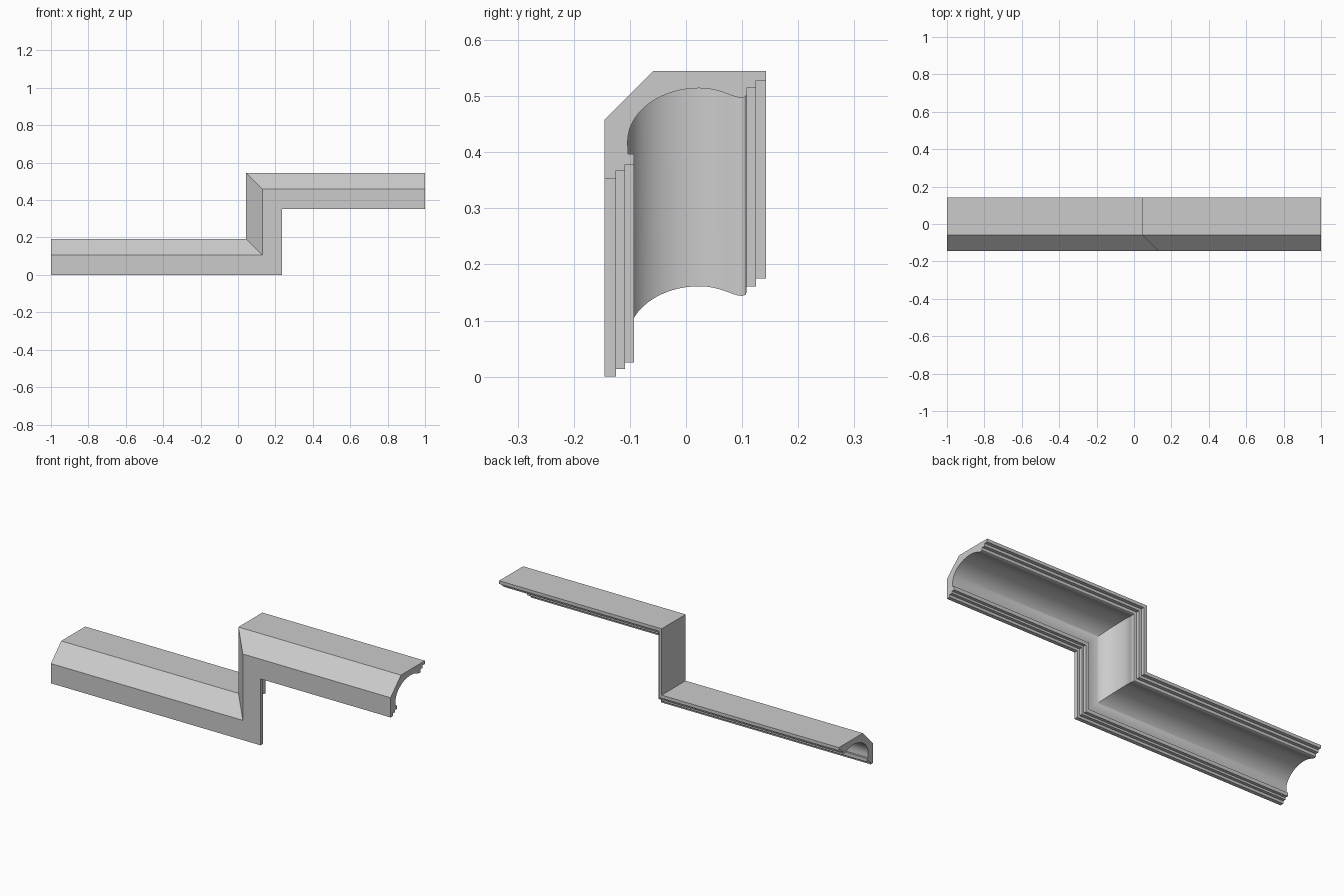
import bpy, bmesh
from mathutils import Vector
from mathutils.geometry import interpolate_bezier

if "Cube" in bpy.data.objects:
    bpy.data.objects.remove(bpy.data.objects["Cube"])


def curve(a, b, c, d, n):
    """Points of a 2D bezier, without its first point."""
    pts = interpolate_bezier(*[Vector((*p, 0)) for p in (a, b, c, d)], n + 1)
    return [(p.x, p.y) for p in pts[1:]]


# Cross-section (depth y, offset d): chamfered outside, stepped fillets and cove inside
profile = [(0.1075, 0.161), (0.125, 0.161), (0.125, 0.175), (0.143, 0.175),
           (0.143, 0.192), (-0.058, 0.192), (-0.145, 0.105),
           (-0.145, 0.0), (-0.125, 0.0), (-0.125, 0.014), (-0.109, 0.014),
           (-0.109, 0.025), (-0.093, 0.025), (-0.093, 0.044), (-0.103, 0.044)]
profile += curve((-0.103, 0.044), (-0.1035, 0.052), (-0.104, 0.058), (-0.104, 0.066), 3)
profile += curve((-0.104, 0.066), (-0.104, 0.118), (-0.047, 0.161), (0.023, 0.161), 20)
profile += curve((0.023, 0.161), (0.062, 0.161), (0.083, 0.144), (0.098, 0.144), 12)
profile += curve((0.098, 0.144), (0.103, 0.144), (0.1075, 0.145), (0.1075, 0.149), 4)

# Path stations (x, z) with mitre direction: level run, vertical riser, level run
rise, corner = 0.353, 0.235
stations = [((-1, 0), (0, 1)), ((corner, 0), (-1, 1)),
            ((corner, rise), (-1, 1)), ((1, rise), (0, 1))]

bm = bmesh.new()
rings = [[bm.verts.new((x + mx * d, y, z + mz * d)) for y, d in profile]
         for (x, z), (mx, mz) in stations]
n = len(profile)
for r0, r1 in zip(rings, rings[1:]):
    for i in range(n):
        j = (i + 1) % n
        bm.faces.new((r0[i], r0[j], r1[j], r1[i]))

# End caps
bm.faces.new(rings[0])
bm.faces.new(rings[-1])
bmesh.ops.recalc_face_normals(bm, faces=bm.faces)

mesh = bpy.data.meshes.new("stepped_moulding")
bm.to_mesh(mesh)
bm.free()
obj = bpy.data.objects.new("stepped_moulding", mesh)
bpy.context.collection.objects.link(obj)
bpy.context.view_layer.objects.active = obj
obj.select_set(True)
bpy.ops.object.shade_smooth_by_angle()
